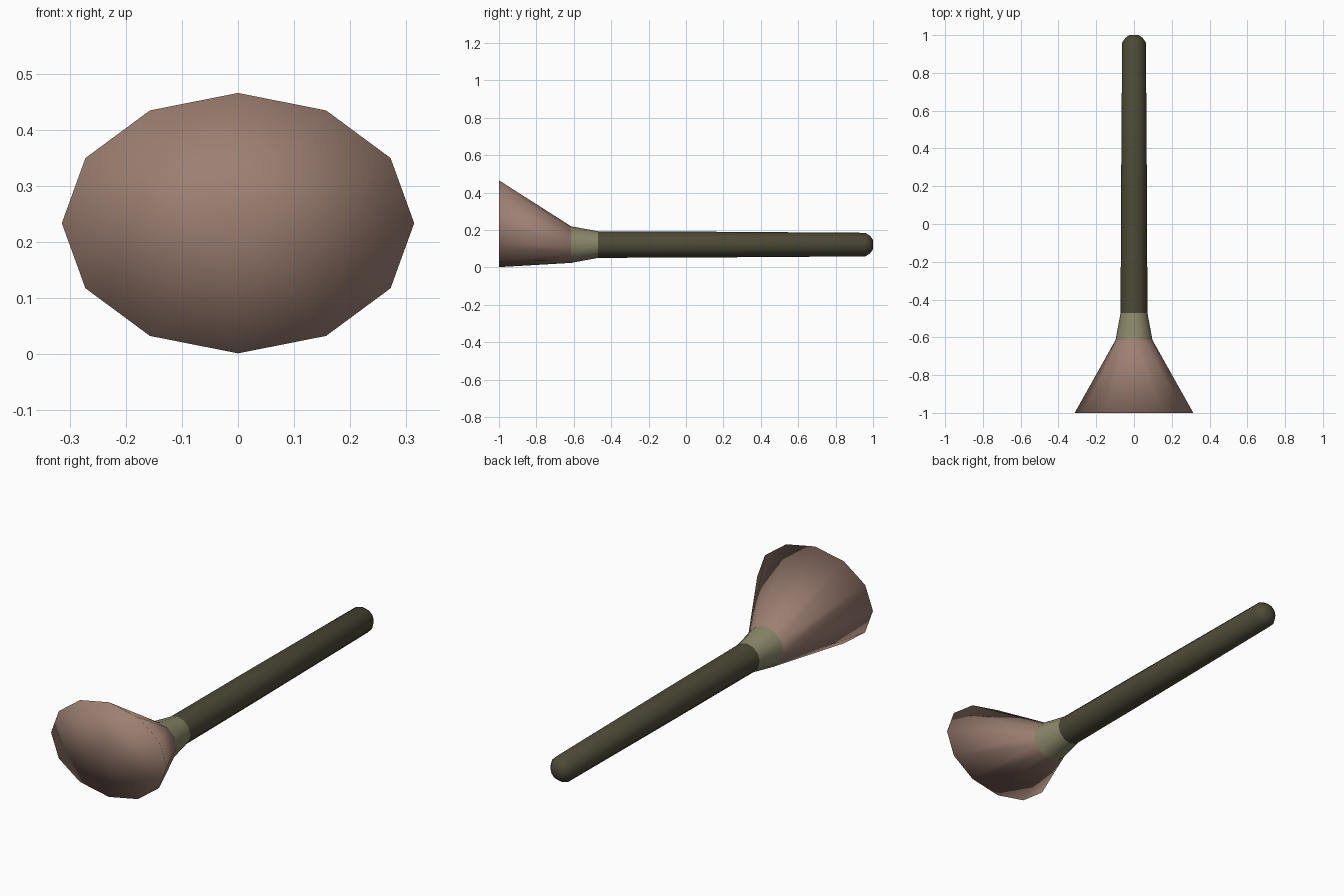
import bpy, bmesh, math

if "Cube" in bpy.data.objects:
    bpy.data.objects.remove(bpy.data.objects["Cube"])

SIDES = 12


def material(name, rgb):
    m = bpy.data.materials.new(name)
    m.diffuse_color = (*rgb, 1)
    m.use_nodes = True
    m.node_tree.nodes["Principled BSDF"].inputs["Base Color"].default_value = m.diffuse_color
    return m


def loft(name, rings, mat, cap_front=False, cap_back=False):
    """Skin elliptical rings (y, z centre, x radius, z radius) along y."""
    bm = bmesh.new()
    loops = []
    for y, cz, rx, rz in rings:
        angles = [2 * math.pi * i / SIDES for i in range(SIDES)]
        loops.append([bm.verts.new((rx * math.cos(a), y, cz + rz * math.sin(a)))
                      for a in angles])
    for a, b in zip(loops, loops[1:]):
        for i in range(SIDES):
            j = (i + 1) % SIDES
            bm.faces.new((a[i], a[j], b[j], b[i]))
    # fan caps, smooth across the rim
    for use, loop, ring in ((cap_front, loops[0], rings[0]),
                            (cap_back, loops[-1], rings[-1])):
        if use:
            c = bm.verts.new((0, ring[0], ring[1]))
            for i in range(SIDES):
                bm.faces.new((c, loop[i], loop[(i + 1) % SIDES]))
    bmesh.ops.recalc_face_normals(bm, faces=bm.faces[:])
    if not (cap_front or cap_back):
        # open tube: make sure the faces point away from the axis
        f = bm.faces[0]
        c = f.calc_center_median()
        if f.normal.x * c.x + f.normal.z * (c.z - rings[0][1]) < 0:
            bmesh.ops.reverse_faces(bm, faces=bm.faces[:])
    for f in bm.faces:
        f.smooth = True
    me = bpy.data.meshes.new(name)
    bm.to_mesh(me)
    bm.free()
    me.materials.append(mat)
    ob = bpy.data.objects.new(name, me)
    bpy.context.collection.objects.link(ob)
    return ob


brown = material("dusty_brown", (0.337, 0.212, 0.168))
khaki = material("khaki", (0.262, 0.245, 0.147))
olive = material("dark_olive", (0.075, 0.068, 0.039))

Z = 0.122  # height of the handle axis

# flared oval head with a flat front
loft("flared_head", [(-1.0, 0.2335, 0.314, 0.232), (-0.615, Z, 0.098, 0.098)],
     brown, cap_front=True)

# tapered collar
loft("collar", [(-0.615, Z, 0.098, 0.098), (-0.47, Z, 0.071, 0.071)], khaki)

# long handle with a chamfered end
loft("handle", [(-0.47, Z, 0.071, 0.071), (0.1, Z, 0.069, 0.069),
                (0.96, Z, 0.063, 0.063), (0.985, Z, 0.046, 0.046),
                (1.0, Z, 0.025, 0.025)], olive, cap_back=True)
